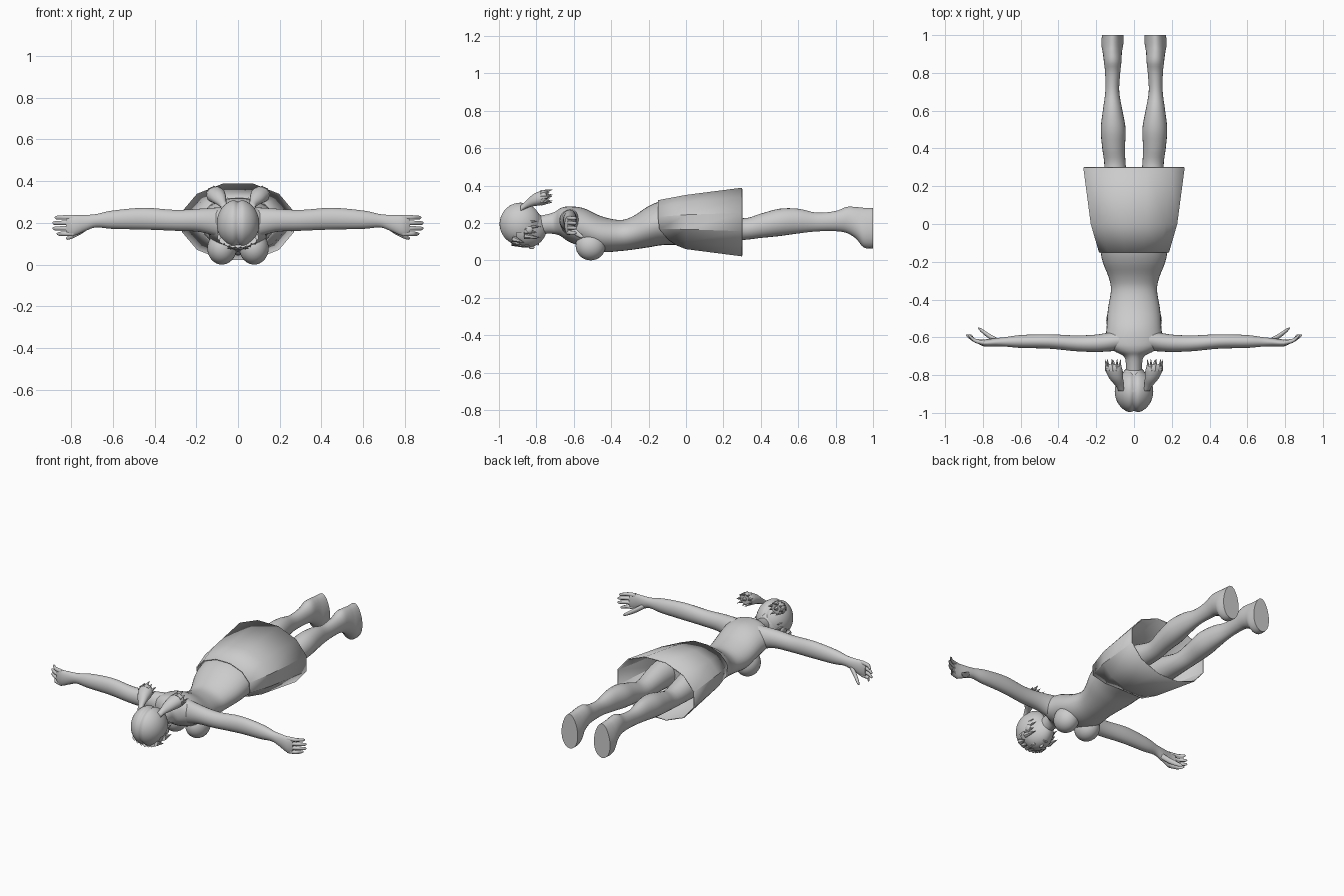
import bpy
import bmesh
from math import sin, cos, pi, radians, exp
from mathutils import Vector

cube = bpy.data.objects.get("Cube")
if cube:
    bpy.data.objects.remove(cube, do_unlink=True)

grey = bpy.data.materials.new("plain_grey")
grey.use_nodes = True
colour = (0.6, 0.6, 0.6, 1.0)
grey.diffuse_color = colour
grey.node_tree.nodes["Principled BSDF"].inputs["Base Color"].default_value = colour


def finish(name, bm, angle=50):
    """Turn a bmesh into a named, smooth shaded object."""
    bmesh.ops.recalc_face_normals(bm, faces=bm.faces[:])
    mesh = bpy.data.meshes.new(name)
    bm.to_mesh(mesh)
    bm.free()
    mesh.materials.append(grey)
    obj = bpy.data.objects.new(name, mesh)
    bpy.context.collection.objects.link(obj)
    bpy.ops.object.select_all(action='DESELECT')
    obj.select_set(True)
    bpy.context.view_layer.objects.active = obj
    bpy.ops.object.shade_smooth_by_angle(angle=radians(angle))
    return obj


def spline(rows, steps):
    """Catmull-Rom interpolation through the section rows."""
    result = []
    for i in range(len(rows) - 1):
        a, b = Vector(rows[max(i - 1, 0)]), Vector(rows[i])
        c, d = Vector(rows[i + 1]), Vector(rows[min(i + 2, len(rows) - 1)])
        for k in range(steps):
            t = k / steps
            result.append(b + (c - a) * t / 2 + (a * 2 - b * 5 + c * 4 - d) * t * t / 2
                          + (b * 3 - a - c * 3 + d) * t ** 3 / 2)
    return result + [Vector(rows[-1])]


def loft(name, rows, axis='y', side=1, sides=24, steps=4, shape=None):
    """Elliptic sections (station, centre u, centre z, radius u, radius z)."""
    bm = bmesh.new()
    rings = []
    for t, u, z, ru, rz in spline(rows, steps):
        ring = []
        for k in range(sides):
            a = 2 * pi * k / sides
            p = Vector((u + ru * cos(a), t, z + rz * sin(a)))
            if axis == 'x':
                p.x, p.y = p.y, p.x
            if shape:
                shape(p)
            p.x *= side
            ring.append(bm.verts.new(p))
        rings.append(ring)
    for r, q in zip(rings, rings[1:]):
        for k in range(sides):
            n = (k + 1) % sides
            bm.faces.new((r[k], r[n], q[n], q[k]))
    bm.faces.new(rings[0])
    bm.faces.new(rings[-1])
    return finish(name, bm)


def ball(name, centre, radii, keep=None, shape=None, segments=32):
    """Ellipsoid, optionally trimmed by a rule and reshaped."""
    bm = bmesh.new()
    bmesh.ops.create_uvsphere(bm, u_segments=segments, v_segments=segments // 2, radius=1)
    for v in bm.verts:
        v.co = Vector(centre) + Vector(v.co[i] * radii[i] for i in range(3))
        if shape:
            shape(v.co)
    if keep:
        drop = [f for f in bm.faces if not keep(f.calc_center_median())]
        bmesh.ops.delete(bm, geom=drop, context='FACES')
    return finish(name, bm)


def spike(bm, base, tip, radius):
    """Pointed lock of hair."""
    base, tip = Vector(base), Vector(tip)
    d = tip - base
    turn = d.to_track_quat('Z', 'Y').to_matrix().to_4x4()
    turn.translation = (base + tip) / 2
    bmesh.ops.create_cone(bm, cap_ends=True, segments=6, radius1=radius, radius2=0,
                          depth=d.length, matrix=turn)


# Neck, trunk and hips in one sweep
loft("torso", [
    (-.80, 0, .185, .042, .05), (-.74, 0, .195, .043, .052), (-.70, 0, .2, .055, .06),
    (-.67, 0, .205, .11, .075), (-.63, 0, .195, .15, .093), (-.55, 0, .175, .145, .105),
    (-.45, 0, .14, .138, .095), (-.35, 0, .133, .122, .083), (-.28, 0, .148, .135, .09),
    (-.2, 0, .18, .166, .11), (-.12, 0, .2, .18, .118), (0, 0, .2, .185, .115),
    (.08, 0, .2, .15, .1)], sides=32)

# Skirt: twelve-sided open tube with a slanting waist edge
bm = bmesh.new()
rings = []
for y, z, rx, rz in ((-.15, .2, .192, .126), (0, .205, .237, .15), (.3, .205, .278, .19)):
    ring = []
    for k in range(12):
        a = 2 * pi * (k + .5) / 12
        slant = .11 * max(0, -sin(a)) ** 2 if y < 0 else 0
        ring.append(bm.verts.new((rx * cos(a), y + slant, z + rz * sin(a))))
    rings.append(ring)
for r, q in zip(rings, rings[1:]):
    for k in range(12):
        n = (k + 1) % 12
        bm.faces.new((r[k], r[n], q[n], q[k]))
skirt = finish("skirt", bm, 35)
wall = skirt.modifiers.new("wall", 'SOLIDIFY')
wall.thickness = .006


# Feet are narrower at the heel than at the toes
def foot_taper(p):
    if p.y > .85:
        p.x = .113 + (p.x - .113) * (1 - 1.5 * (p.z - .15) * min(1, (p.y - .85) * 12))


for label, s in (("left", 1), ("right", -1)):
    # Leg with flat-soled foot
    loft(label + "_leg", [
        (0, .095, .2, .085, .1), (.15, .102, .185, .072, .078), (.3, .1, .167, .057, .058),
        (.4, .108, .185, .06, .065), (.5, .11, .203, .066, .073), (.6, .113, .21, .052, .066),
        (.7, .115, .205, .037, .05), (.8, .113, .21, .04, .054), (.86, .113, .216, .047, .07),
        (.91, .115, .2, .054, .085), (.95, .115, .175, .06, .106), (1, .113, .172, .058, .108)],
        side=s, shape=foot_taper)

    # Chest
    ball(label + "_breast", (s * .077, -.51, .078), (.07, .08, .078))

    # Arm and palm
    loft(label + "_arm", [
        (.08, -.615, .2, .055, .075), (.18, -.63, .212, .047, .056), (.3, -.632, .212, .042, .05),
        (.45, -.622, .22, .038, .052), (.6, -.622, .215, .034, .044), (.68, -.624, .21, .025, .032),
        (.73, -.626, .2, .022, .038), (.79, -.63, .187, .019, .05), (.825, -.622, .187, .012, .045)],
        axis='x', side=s)

    # Four fingers and a thumb
    for i in range(4):
        z = .148 + i * .026
        reach = (.87, .89, .89, .88)[i]
        loft(label + "_finger_" + str(i + 1), [
            (.79, -.63, z, .012, .013), (.84, -.618, z, .011, .011),
            (reach - .01, -.594, z - .001, .008, .009), (reach, -.588, z, .002, .002)],
            axis='x', side=s, sides=10)
    loft(label + "_thumb", [
        (.72, -.62, .185, .014, .018), (.765, -.595, .155, .014, .017),
        (.81, -.562, .13, .01, .011), (.825, -.551, .125, .002, .003)],
        axis='x', side=s, sides=10)

    # Bunched pigtail with a ragged end
    loft(label + "_pigtail", [
        (-.885, .065, .275, .018, .018), (-.86, .075, .295, .02, .02),
        (-.82, .093, .32, .036, .032), (-.77, .107, .335, .046, .04),
        (-.745, .11, .34, .036, .032)], side=s, sides=14)
    bm = bmesh.new()
    for k in range(9):
        a = 2 * pi * k / 9
        spike(bm, (s * (.108 + .032 * cos(a)), -.775, .335 + .028 * sin(a)),
              (s * (.11 + .042 * cos(a)), -.712 - .015 * (k % 2), .342 + .037 * sin(a)), .015)
    spike(bm, (s * .11, -.76, .34), (s * .112, -.715, .345), .02)
    finish(label + "_pigtail_tips", bm, 30)

    # Ear, side locks and eye
    ball(label + "_ear", (s * .088, -.84, .165), (.01, .022, .02), segments=12)
    bm = bmesh.new()
    for k in range(4):
        spike(bm, (s * .084, -.865, .13 + k * .025), (s * .08, -.775 - .02 * (k % 2), .12 + k * .03), .017)
    finish(label + "_side_locks", bm, 30)
    ball(label + "_eye", (s * .035, -.85, .079), (.017, .013, .006), segments=12)


# Face narrowing towards the chin
def jaw(p):
    p.x *= 1 - max(0, p.y + .86) * 2.2


ball("face", (0, -.855, .17), (.09, .11, .102), shape=jaw)
ball("nose", (0, -.825, .07), (.008, .016, .01), segments=12)
ball("mouth", (0, -.79, .085), (.018, .005, .005), segments=12)


# Hair cap with a centre parting
def parting(p):
    groove = .011 * exp(-(p.x / .014) ** 2)
    p += (Vector((0, -.885, .195)) - p).normalized() * groove


ball("hair", (0, -.885, .195), (.102, .115, .117), shape=parting, segments=64,
     keep=lambda c: c.y < -.905 or c.z > .15 + .35 * max(0, c.y + .86))

# Fringe over the forehead
bm = bmesh.new()
for k in range(7):
    x = (k - 3) * .024
    spike(bm, (x, -.925, .095 + 4 * x * x), (x * 1.1 + .008, -.865 - .015 * (k % 2), .07 + 5 * x * x), .019)
finish("fringe", bm, 30)
